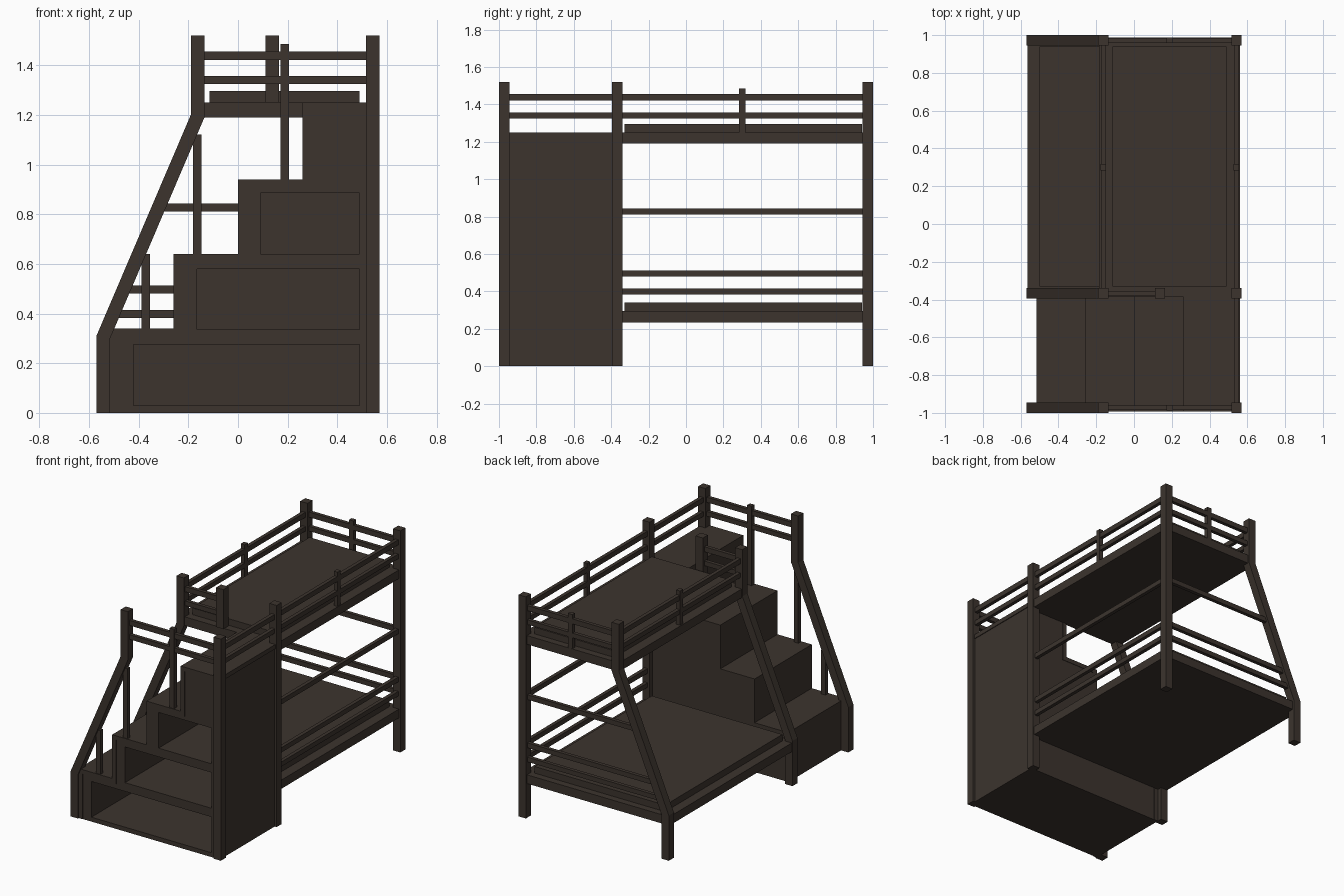
import bpy, bmesh

if "Cube" in bpy.data.objects:
    bpy.data.objects.remove(bpy.data.objects["Cube"])

wood = bpy.data.materials.new("dark_brown_wood")
wood.diffuse_color = (0.045, 0.034, 0.027, 1)
wood.use_nodes = True
wood.node_tree.nodes["Principled BSDF"].inputs["Base Color"].default_value = wood.diffuse_color


def prism(name, pts, y0, y1):
    """Extrude an x-z outline from y0 to y1."""
    bm = bmesh.new()
    face = bm.faces.new([bm.verts.new((x, y0, z)) for x, z in pts])
    ext = bmesh.ops.extrude_face_region(bm, geom=[face])["geom"]
    verts = [v for v in ext if isinstance(v, bmesh.types.BMVert)]
    bmesh.ops.translate(bm, verts=verts, vec=(0, y1 - y0, 0))
    bmesh.ops.recalc_face_normals(bm, faces=bm.faces)
    me = bpy.data.meshes.new(name)
    bm.to_mesh(me)
    bm.free()
    me.materials.append(wood)
    ob = bpy.data.objects.new(name, me)
    bpy.context.collection.objects.link(ob)
    return ob


def box(name, x0, x1, y0, y1, z0, z1):
    return prism(name, [(x0, z0), (x1, z0), (x1, z1), (x0, z1)], y0, y1)


P = 0.055                       # post thickness
POST_Y = (-1.0, -0.395, 0.945)  # front edge of each post row
HIGH = ((1.325, 1.357), (1.42, 1.455))
LOW = ((0.383, 0.415), (0.48, 0.513), (0.81, 0.843))

# Posts: straight on the right, bent on the left
leg = [(-0.57, 0), (-0.515, 0), (-0.515, 0.30), (-0.135, 1.19),
       (-0.135, 1.52), (-0.19, 1.52), (-0.19, 1.20), (-0.57, 0.31)]
for y in POST_Y:
    box("straight_post", 0.515, 0.57, y, y + P, 0, 1.52)
    prism("bent_leg", leg, y, y + P)
box("entrance_post", 0.11, 0.165, -0.395, -0.34, 1.25, 1.52)

# Bed frames and mattresses
box("upper_bed_frame", -0.185, 0.56, -0.385, 0.988, 1.19, 1.25)
box("upper_mattress", -0.115, 0.49, -0.33, 0.94, 1.25, 1.295)
box("lower_bed_frame", -0.565, 0.56, -0.37, 0.988, 0.235, 0.295)
box("lower_mattress", -0.5, 0.49, -0.33, 0.94, 0.295, 0.34)

# Upper guard rails
for z0, z1 in HIGH:
    for y in (-0.985, 0.96):
        box("upper_end_rail", -0.137, 0.517, y, y + 0.025, z0, z1)
    box("entrance_rail", -0.137, 0.112, -0.38, -0.355, z0, z1)
    box("upper_left_rail", -0.175, -0.15, -0.342, 0.947, z0, z1)
    box("upper_right_rail", 0.53, 0.555, -0.947, 0.947, z0, z1)

# Lower guard rails, the back ones start inside the slanted leg
for z0, z1 in LOW:
    start = -0.535 + (z0 - 0.31) * 0.43
    box("lower_back_rail", start, 0.517, 0.96, 0.985, z0, z1)
    box("lower_right_rail", 0.53, 0.555, -0.342, 0.947, z0, z1)

# Balusters
for x in (-0.177, 0.528):
    box("side_baluster", x, x + 0.029, 0.284, 0.318, 1.24, 1.485)
box("back_baluster", 0.172, 0.206, 0.958, 0.987, 1.24, 1.485)
for x, z0, z1 in ((-0.388, 0.33, 0.64), (-0.181, 0.63, 1.12), (0.172, 0.93, 1.485)):
    box("stair_baluster", x, x + 0.034, -0.987, -0.958, z0, z1)

# Staircase shell: a riser and a tread for each step
F, B = -0.992, -0.372
T = 0.03
edges = (-0.515, -0.26, 0.0, 0.26, 0.53)
tops = (0.34, 0.64, 0.94, 1.25)
base = 0
for i, top in enumerate(tops):
    x0 = edges[i]
    x1 = edges[i + 1] + T
    box("riser", x0, x0 + T, F, B, max(base - T, 0), top - T)
    box("tread", x0, min(x1, 0.56), F, B, top - T, top)
    base = top

# Staircase body with three open shelves
outline = [(-0.485, 0)]
for i, top in enumerate(tops):
    outline += [(edges[i] + T, top - T), (min(edges[i + 1] + T, 0.555), top - T)]
outline.append((0.555, 0))
body = prism("stair_body", outline, F + 0.003, B - 0.003)
for x0, z0, z1 in ((-0.42, 0.03, 0.275), (-0.165, 0.335, 0.58), (0.09, 0.64, 0.885)):
    cutter = box("shelf_cutter", x0, 0.49, -1.1, -0.405, z0, z1)
    cutter.hide_render = True
    cutter.hide_viewport = True
    mod = body.modifiers.new("shelf", "BOOLEAN")
    mod.operation = "DIFFERENCE"
    mod.solver = "EXACT"
    mod.object = cutter
